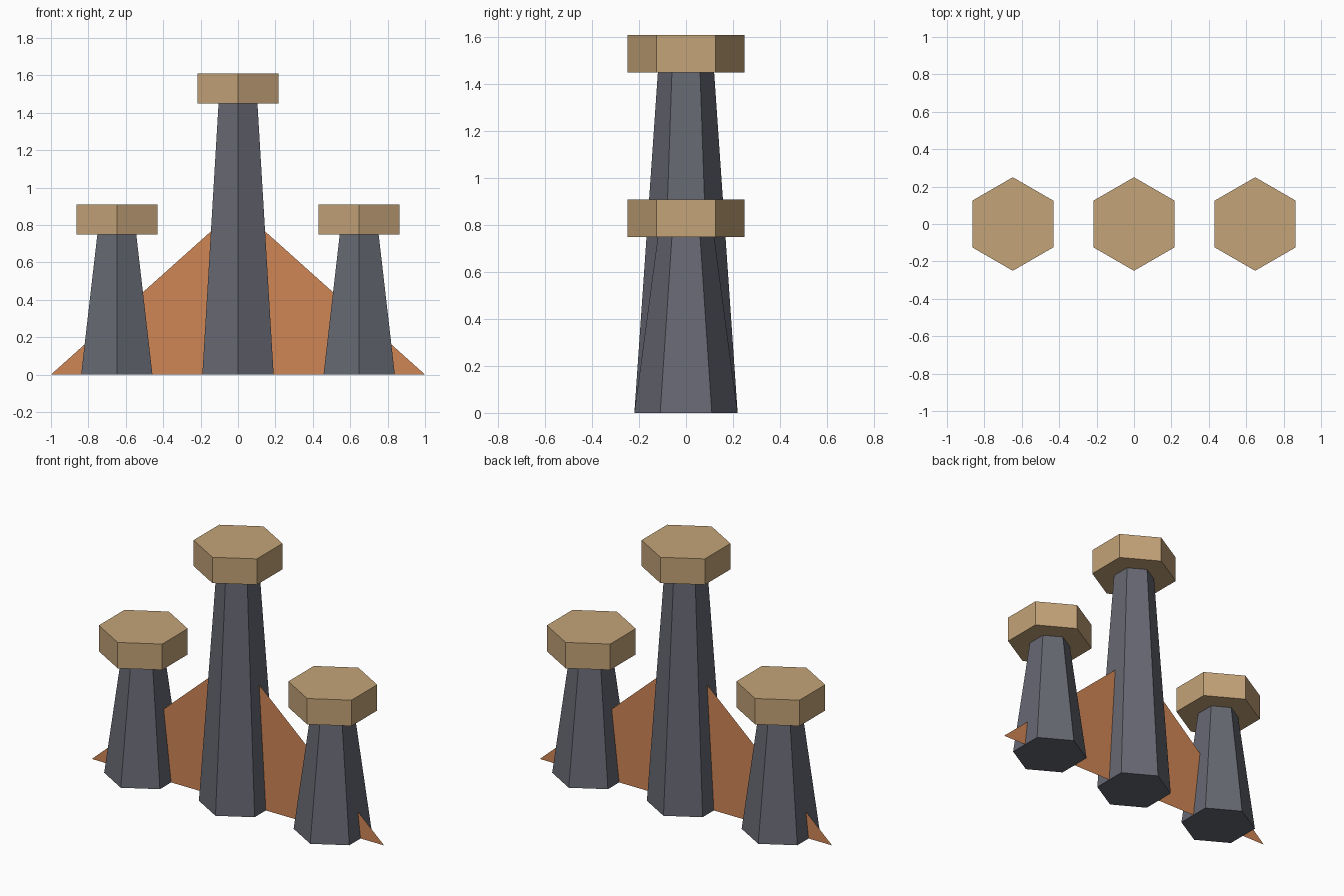
import bpy

cube = bpy.data.objects.get("Cube")
if cube:
    bpy.data.objects.remove(cube, do_unlink=True)


def make_material(name, color):
    mat = bpy.data.materials.new(name)
    mat.use_nodes = True
    rgba = (*color, 1.0)
    mat.diffuse_color = rgba
    mat.node_tree.nodes["Principled BSDF"].inputs["Base Color"].default_value = rgba
    return mat


slate = make_material("slate_grey", (0.133, 0.138, 0.168))
tan = make_material("tan", (0.55, 0.366, 0.188))
orange = make_material("burnt_orange", (0.63, 0.238, 0.089))


def hex_prism(name, x, z_low, z_high, r_low, r_high, mat):
    """Six-sided prism or taper with corners pointing along y."""
    bpy.ops.mesh.primitive_cone_add(
        vertices=6, radius1=r_low, radius2=r_high, depth=z_high - z_low,
        location=(x, 0, (z_low + z_high) / 2))
    obj = bpy.context.object
    obj.name = name
    obj.data.materials.append(mat)
    return obj


# Tapered towers, each topped by a wide hexagonal cap
CAP_HEIGHT = 0.16
for side, x, height in (("right", -0.648, 0.75), ("centre", 0, 1.45), ("left", 0.648, 0.75)):
    hex_prism(side + "_tower", x, 0, height, 0.22, 0.12, slate)
    hex_prism(side + "_cap", x, height, height + CAP_HEIGHT, 0.25, 0.25, tan)

# Thin triangular sheet running through all three towers
sheet = bpy.data.meshes.new("triangular_wall")
sheet.from_pydata([(-1, 0, 0), (1, 0, 0), (0, 0, 0.895)], [], [(0, 1, 2)])
sheet.materials.append(orange)
wall = bpy.data.objects.new("triangular_wall", sheet)
bpy.context.collection.objects.link(wall)
